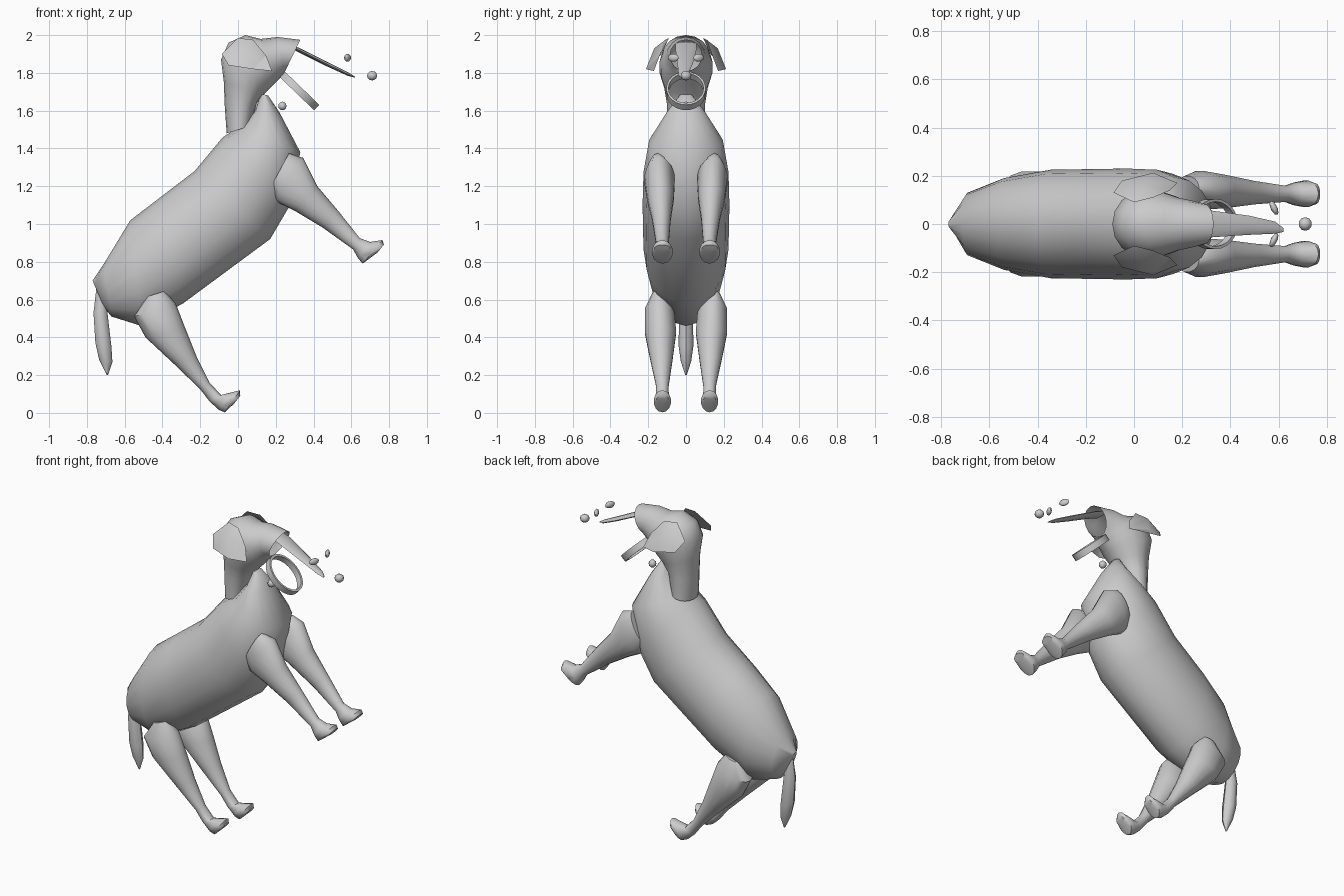
import bpy, bmesh, math
from mathutils import Vector

if "Cube" in bpy.data.objects:
    bpy.data.objects.remove(bpy.data.objects["Cube"], do_unlink=True)

grey = bpy.data.materials.new("plain grey")
grey.use_nodes = True
grey.diffuse_color = (0.6, 0.6, 0.6, 1)
grey.node_tree.nodes["Principled BSDF"].inputs["Base Color"].default_value = (0.6, 0.6, 0.6, 1)


def finish(name, bm, angle=45):
    bmesh.ops.recalc_face_normals(bm, faces=bm.faces)
    mesh = bpy.data.meshes.new(name)
    bm.to_mesh(mesh)
    bm.free()
    mesh.materials.append(grey)
    obj = bpy.data.objects.new(name, mesh)
    bpy.context.collection.objects.link(obj)
    bpy.ops.object.select_all(action='DESELECT')
    obj.select_set(True)
    bpy.context.view_layer.objects.active = obj
    bpy.ops.object.shade_smooth_by_angle(angle=math.radians(angle))
    return obj


def loft(name, rings, sides=14, side=1, cap_end=True):
    """Each ring: upper x, upper z, lower x, lower z, half width, centre y."""
    bm = bmesh.new()
    loops = []
    for ux, uz, lx, lz, width, y in rings:
        up, low = Vector((ux, y * side, uz)), Vector((lx, y * side, lz))
        mid, half = (up + low) / 2, (up - low) / 2
        loop = []
        for i in range(sides):
            a = math.tau * i / sides
            loop.append(bm.verts.new(mid + half * math.cos(a) + Vector((0, width * math.sin(a), 0))))
        loops.append(loop)
    for a, b in zip(loops, loops[1:]):
        for i in range(sides):
            j = (i + 1) % sides
            bm.faces.new((a[i], a[j], b[j], b[i]))
    bm.faces.new(loops[0])
    if cap_end:
        bm.faces.new(loops[-1])
    return finish(name, bm)


def pebble(name, centre, size, turn=0):
    bm = bmesh.new()
    bmesh.ops.create_uvsphere(bm, u_segments=10, v_segments=6, radius=1)
    bmesh.ops.scale(bm, vec=size, verts=bm.verts)
    obj = finish(name, bm)
    obj.location = centre
    obj.rotation_euler.z = turn


# Torso, from rump to the base of the throat
loft("body", [
    (-.77, .70, -.71, .56, .03, 0),
    (-.71, .79, -.67, .51, .13, 0),
    (-.57, 1.02, -.51, .46, .19, 0),
    (-.40, 1.15, -.29, .58, .225, 0),
    (-.23, 1.28, .17, .92, .23, 0),
    (-.08, 1.46, .27, 1.09, .225, 0),
    (.0, 1.51, .33, 1.38, .195, 0),
    (.09, 1.60, .22, 1.59, .10, 0),
    (.12, 1.69, .16, 1.68, .03, 0)], 16)

# Neck and head, open at the muzzle
head = loft("head", [
    (-.06, 1.48, .07, 1.52, .10, 0),
    (-.07, 1.62, .10, 1.64, .10, 0),
    (-.075, 1.75, .14, 1.69, .115, 0),
    (-.09, 1.87, .18, 1.73, .14, 0),
    (-.05, 1.96, .21, 1.76, .14, 0),
    (.04, 2.0, .23, 1.78, .125, 0),
    (.12, 1.98, .24, 1.79, .11, 0),
    (.21, 1.99, .245, 1.80, .10, 0),
    (.33, 1.975, .25, 1.81, .085, 0)], 16, cap_end=False)

# Long pointed muzzle plate
loft("muzzle_spike", [
    (.24, 1.965, .24, 1.945, .055, 0),
    (.33, 1.93, .32, 1.91, .055, 0),
    (.48, 1.855, .47, 1.835, .04, -.005),
    (.59, 1.80, .58, 1.785, .025, -.015),
    (.62, 1.78, .62, 1.775, .008, -.025)], 8)

loft("tail", [
    (-.70, .65, -.75, .66, .015, 0),
    (-.69, .52, -.765, .53, .035, 0),
    (-.67, .35, -.755, .37, .04, 0),
    (-.665, .27, -.735, .28, .028, 0),
    (-.688, .20, -.694, .20, .004, 0)], 8)

for label, side in (("left", 1), ("right", -1)):
    loft(label + "_front_leg", [
        (.27, 1.375, .17, 1.19, .05, .15),
        (.345, 1.35, .20, 1.12, .082, .14),
        (.42, 1.20, .30, 1.07, .072, .135),
        (.53, 1.07, .45, .98, .05, .13),
        (.645, .925, .61, .865, .034, .125),
        (.70, .905, .635, .82, .048, .125),
        (.765, .915, .66, .79, .056, .125),
        (.772, .89, .74, .85, .042, .125)], side=side)
    loft(label + "_hind_leg", [
        (-.39, .645, -.48, .615, .03, .15),
        (-.33, .58, -.55, .51, .08, .14),
        (-.28, .45, -.49, .40, .085, .135),
        (-.22, .30, -.34, .26, .06, .13),
        (-.15, .16, -.20, .125, .034, .125),
        (-.09, .095, -.15, .06, .035, .125),
        (-.03, .11, -.10, .015, .046, .125),
        (.01, .12, -.07, .003, .046, .125),
        (.012, .09, -.02, .05, .032, .125)], side=side)

    # Folded ear flap hanging from the crown
    bm = bmesh.new()
    outline = [(-.085, .13, 1.90), (-.05, .18, 1.84), (.08, .212, 1.82), (.18, .17, 1.81),
               (.15, .14, 1.89), (.08, .11, 1.975), (.0, .09, 1.985)]
    rim = [bm.verts.new((x, y * side, z)) for x, y, z in outline]
    crown = bm.verts.new((.04, .168 * side, 1.93))
    for i, v in enumerate(rim):
        bm.faces.new((v, rim[(i + 1) % len(rim)], crown))
    bm.faces.new(rim)
    finish(label + "_ear", bm)

    pebble(label + "_eye", (.58, .067 * side, 1.88), (.014, .032, .021), .45 * side)

pebble("nose", (.71, 0, 1.785), (.028, .028, .025))
pebble("collar_tag", (.235, 0, 1.625), (.023, .023, .023))

# Flat collar hoop, tilted in front of the throat
bm = bmesh.new()
hoop = []
for i in range(24):
    a = math.tau * i / 24
    hoop.append([bm.verts.new((r * math.cos(a), .82 * r * math.sin(a), h))
                 for r, h in ((.127, -.02), (.127, .02), (.113, .02), (.113, -.02))])
for i, a in enumerate(hoop):
    b = hoop[(i + 1) % len(hoop)]
    for k in range(4):
        m = (k + 1) % 4
        bm.faces.new((a[k], a[m], b[m], b[k]))
collar = finish("collar", bm, 30)
collar.location = (.325, 0, 1.705)
collar.rotation_euler.y = math.radians(44)
